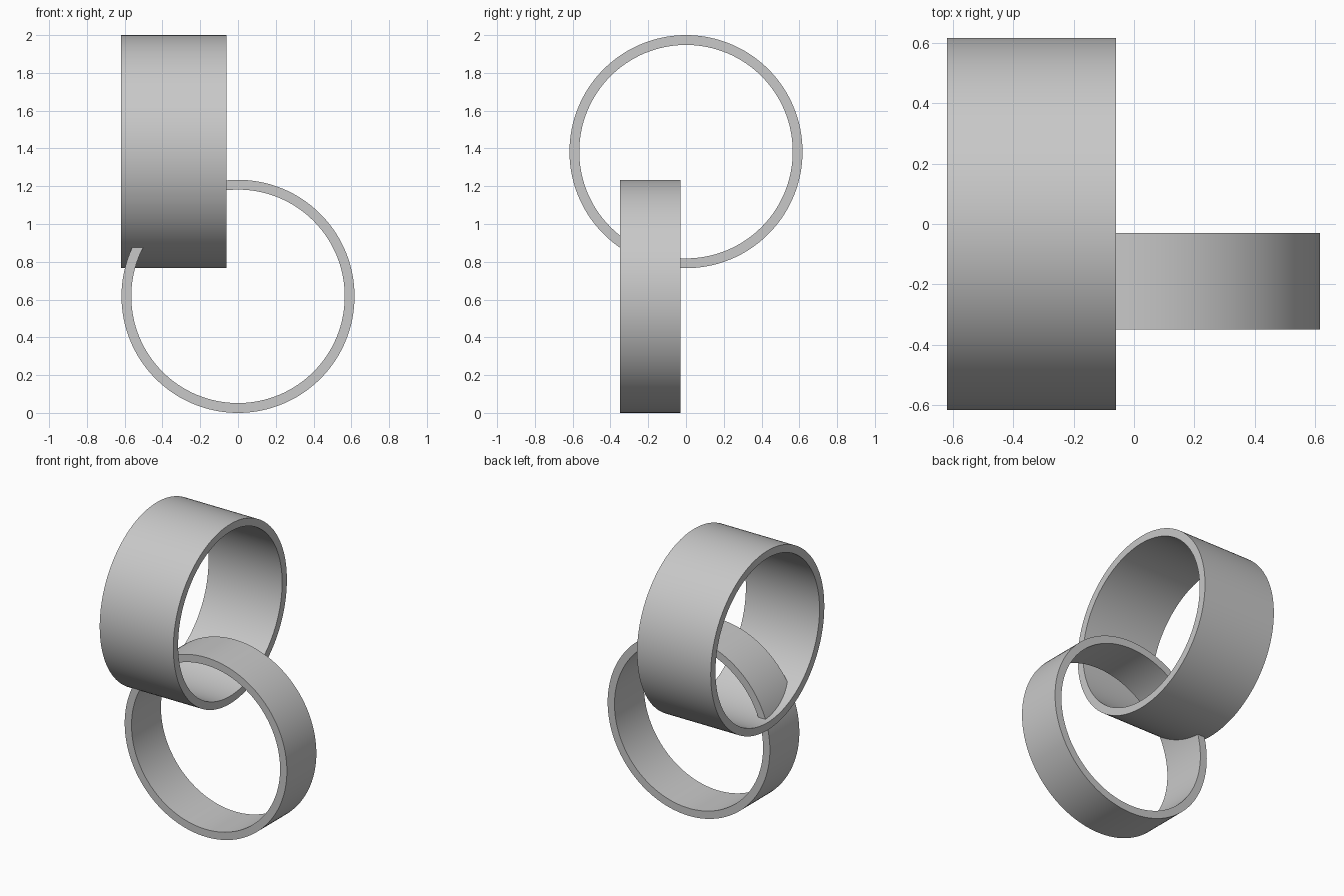
import bpy
import math
from mathutils import Matrix

cube = bpy.data.objects.get("Cube")
if cube:
    bpy.data.objects.remove(cube, do_unlink=True)

OUTER, INNER, SEGMENTS = 0.617, 0.565, 128

# One plain grey for both rings
GREY = (0.58, 0.58, 0.58, 1.0)
grey = bpy.data.materials.new("plain grey")
grey.use_nodes = True
grey.diffuse_color = GREY
grey.node_tree.nodes["Principled BSDF"].inputs["Base Color"].default_value = GREY


def ring(name, center, width, turn):
    """Flat-walled band: a rectangular section swept round its own z axis."""
    section = [(OUTER, -width / 2), (OUTER, width / 2),
               (INNER, width / 2), (INNER, -width / 2)]
    place = Matrix.Translation(center) @ turn
    verts, faces = [], []
    n = len(section)
    for i in range(SEGMENTS):
        a = math.tau * i / SEGMENTS
        verts += [(r * math.cos(a), r * math.sin(a), h) for r, h in section]
        j = (i + 1) % SEGMENTS
        for k in range(n):
            m = (k + 1) % n
            faces.append((i * n + k, j * n + k, j * n + m, i * n + m))
    mesh = bpy.data.meshes.new(name)
    mesh.from_pydata(verts, [], faces)
    mesh.transform(place)
    mesh.materials.append(grey)
    obj = bpy.data.objects.new(name, mesh)
    bpy.context.collection.objects.link(obj)
    bpy.ops.object.select_all(action="DESELECT")
    obj.select_set(True)
    bpy.context.view_layer.objects.active = obj
    bpy.ops.object.shade_smooth_by_angle(angle=math.radians(30))
    return obj


# Wide upper ring opens sideways; narrow lower ring opens to the front
ring("upper_wide_ring", (-0.34, 0, 2 - OUTER), 0.56, Matrix.Rotation(math.pi / 2, 4, "Y"))
ring("lower_narrow_ring", (0, -0.19, OUTER), 0.32, Matrix.Rotation(math.pi / 2, 4, "X"))
